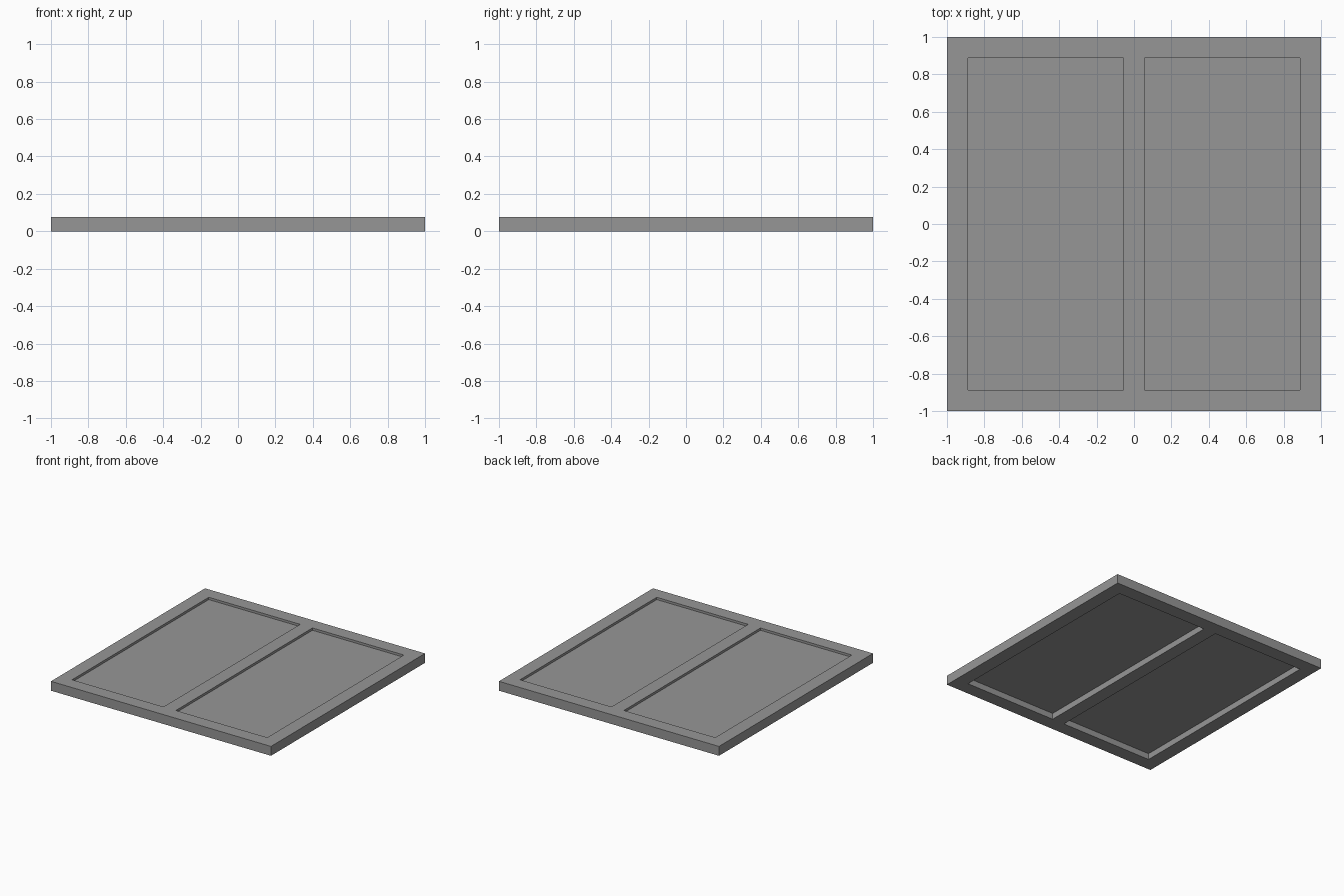
import bpy
import bmesh

cube = bpy.data.objects.get("Cube")
if cube:
    bpy.data.objects.remove(cube, do_unlink=True)

HEIGHT = 0.077
OUTER, EDGE, BAR = 1.0, 0.887, 0.056   # half sizes of frame, opening and centre bar
PANE_LOW, PANE_HIGH = 0.05, 0.058

grey = bpy.data.materials.new("mid_grey")
grey.use_nodes = True
colour = (0.305, 0.305, 0.305, 1)
grey.diffuse_color = colour
grey.node_tree.nodes["Principled BSDF"].inputs["Base Color"].default_value = colour


def slab(name, xs, ys, low, high, is_hole=lambda i, j: False):
    """Solid slab over a grid of cells, leaving out the hole cells."""
    bm = bmesh.new()
    grid = [[bm.verts.new((x, y, low)) for y in ys] for x in xs]
    for i in range(len(xs) - 1):
        for j in range(len(ys) - 1):
            if not is_hole(i, j):
                bm.faces.new((grid[i][j], grid[i + 1][j],
                              grid[i + 1][j + 1], grid[i][j + 1]))
    base = list(bm.faces)
    result = bmesh.ops.extrude_face_region(bm, geom=base, use_keep_orig=True)
    top = [g for g in result["geom"] if isinstance(g, bmesh.types.BMVert)]
    bmesh.ops.translate(bm, verts=top, vec=(0, 0, high - low))
    bmesh.ops.recalc_face_normals(bm, faces=bm.faces)
    mesh = bpy.data.meshes.new(name)
    bm.to_mesh(mesh)
    bm.free()
    mesh.materials.append(grey)
    obj = bpy.data.objects.new(name, mesh)
    bpy.context.collection.objects.link(obj)
    return obj


# Frame with a centre bar and two open bays
slab("window_frame",
     (-OUTER, -EDGE, -BAR, BAR, EDGE, OUTER),
     (-OUTER, -EDGE, EDGE, OUTER),
     0, HEIGHT,
     lambda i, j: j == 1 and i in (1, 3))

# Thin recessed panes filling the bays
for name, x0, x1 in (("right_pane", -EDGE, -BAR), ("left_pane", BAR, EDGE)):
    slab(name, (x0, x1), (-EDGE, EDGE), PANE_LOW, PANE_HIGH)
